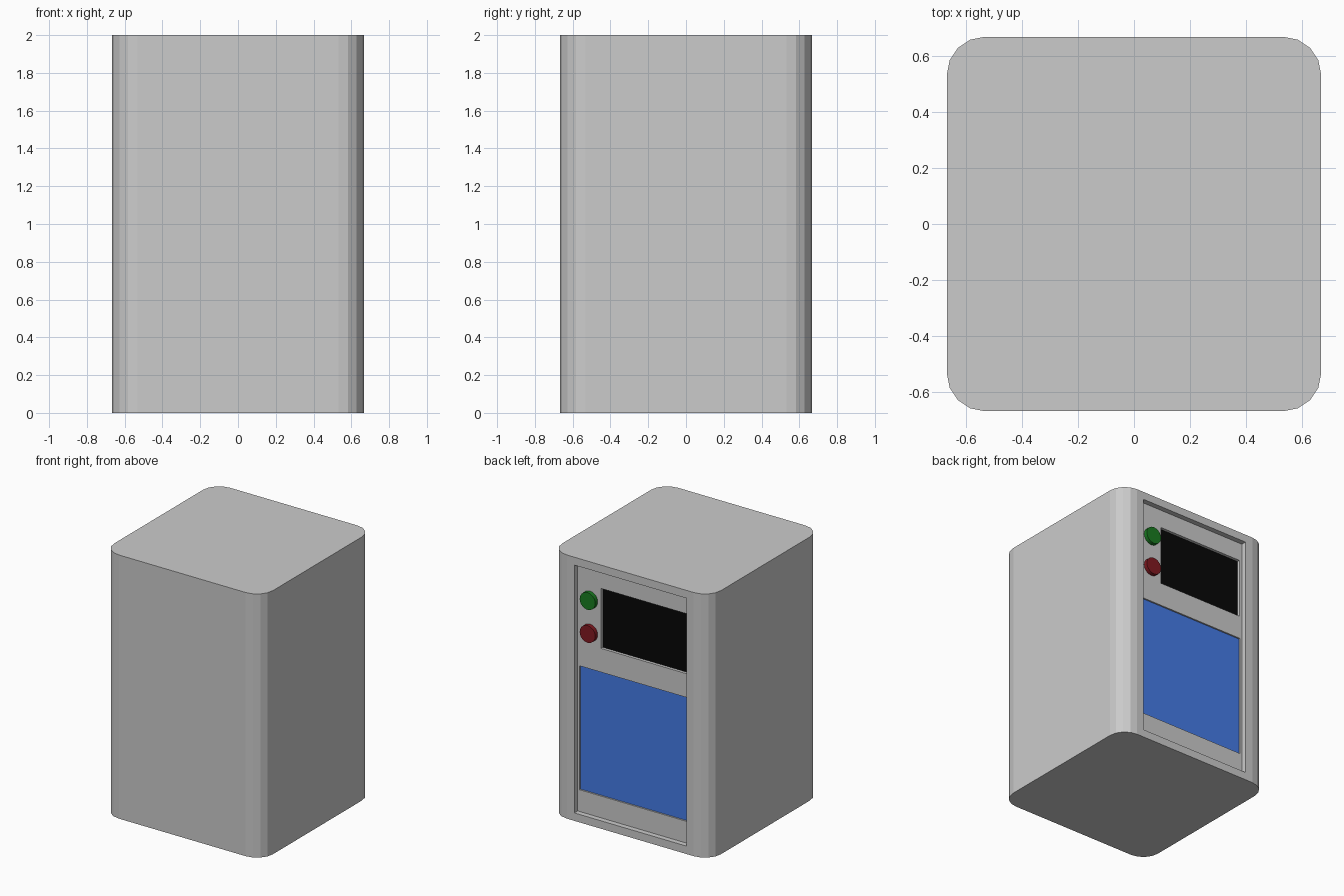
import bpy, bmesh, math
from mathutils import Matrix

if "Cube" in bpy.data.objects:
    bpy.data.objects.remove(bpy.data.objects["Cube"])

BACK = 0.667          # y of the back face
FLOOR = BACK - 0.04   # y of the recessed control panel


def add_mesh(name, bm, color=None):
    bmesh.ops.recalc_face_normals(bm, faces=bm.faces)
    mesh = bpy.data.meshes.new(name)
    bm.to_mesh(mesh)
    bm.free()
    ob = bpy.data.objects.new(name, mesh)
    bpy.context.collection.objects.link(ob)
    if color:
        mat = bpy.data.materials.new(name + "_colour")
        mat.diffuse_color = (*color, 1)
        mat.use_nodes = True
        mat.node_tree.nodes["Principled BSDF"].inputs["Base Color"].default_value = mat.diffuse_color
        mesh.materials.append(mat)
    return ob


def box_bm(x, y, z):
    bm = bmesh.new()
    size = [b - a for a, b in (x, y, z)]
    mid = [(a + b) / 2 for a, b in (x, y, z)]
    bmesh.ops.create_cube(bm, size=1, matrix=Matrix.Translation(mid) @ Matrix.Diagonal((*size, 1)))
    return bm


def cut(target, x, y, z):
    cutter = add_mesh("cutter", box_bm(x, y, z))
    cutter.hide_render = True
    mod = target.modifiers.new("cut", 'BOOLEAN')
    mod.operation = 'DIFFERENCE'
    mod.solver = 'EXACT'
    mod.object = cutter
    bpy.context.view_layer.objects.active = target
    bpy.ops.object.modifier_apply(modifier=mod.name)
    bpy.data.objects.remove(cutter)


# Cabinet with faceted vertical corners
bm = box_bm((-BACK, BACK), (-BACK, BACK), (0, 2))
upright = [e for e in bm.edges if abs(e.verts[0].co.z - e.verts[1].co.z) > 1]
bmesh.ops.bevel(bm, geom=upright, offset=0.135, segments=4, profile=0.5, affect='EDGES')
cabinet = add_mesh("cabinet", bm)

# Recessed control panel on the back face
cut(cabinet, (-0.47, 0.47), (FLOOR, 1), (0.06, 1.94))

# Sunken coloured plates: door and display
plates = {
    "door_panel": ((-0.453, 0.453), (0.225, 1.165), 0.012, (0.06, 0.2, 0.8)),
    "display_screen": ((-0.447, 0.275), (1.345, 1.80), 0.022, (0.002, 0.002, 0.002)),
}
for name, (x, z, depth, color) in plates.items():
    front = FLOOR - depth
    cut(cabinet, x, (front - 0.002, 1), z)
    add_mesh(name, box_bm((x[0] - 0.005, x[1] + 0.005), (front - 0.02, front),
                          (z[0] - 0.005, z[1] + 0.005)), color)

# Round push buttons
for name, z, color in (("green_button", 1.69, (0.01, 0.2, 0.015)),
                       ("red_button", 1.44, (0.22, 0.01, 0.015))):
    bm = bmesh.new()
    place = Matrix.Translation((0.367, FLOOR + 0.01, z)) @ Matrix.Rotation(math.pi / 2, 4, 'X')
    bmesh.ops.create_cone(bm, cap_ends=True, segments=32, radius1=0.065, radius2=0.065,
                          depth=0.04, matrix=place)
    add_mesh(name, bm, color)
